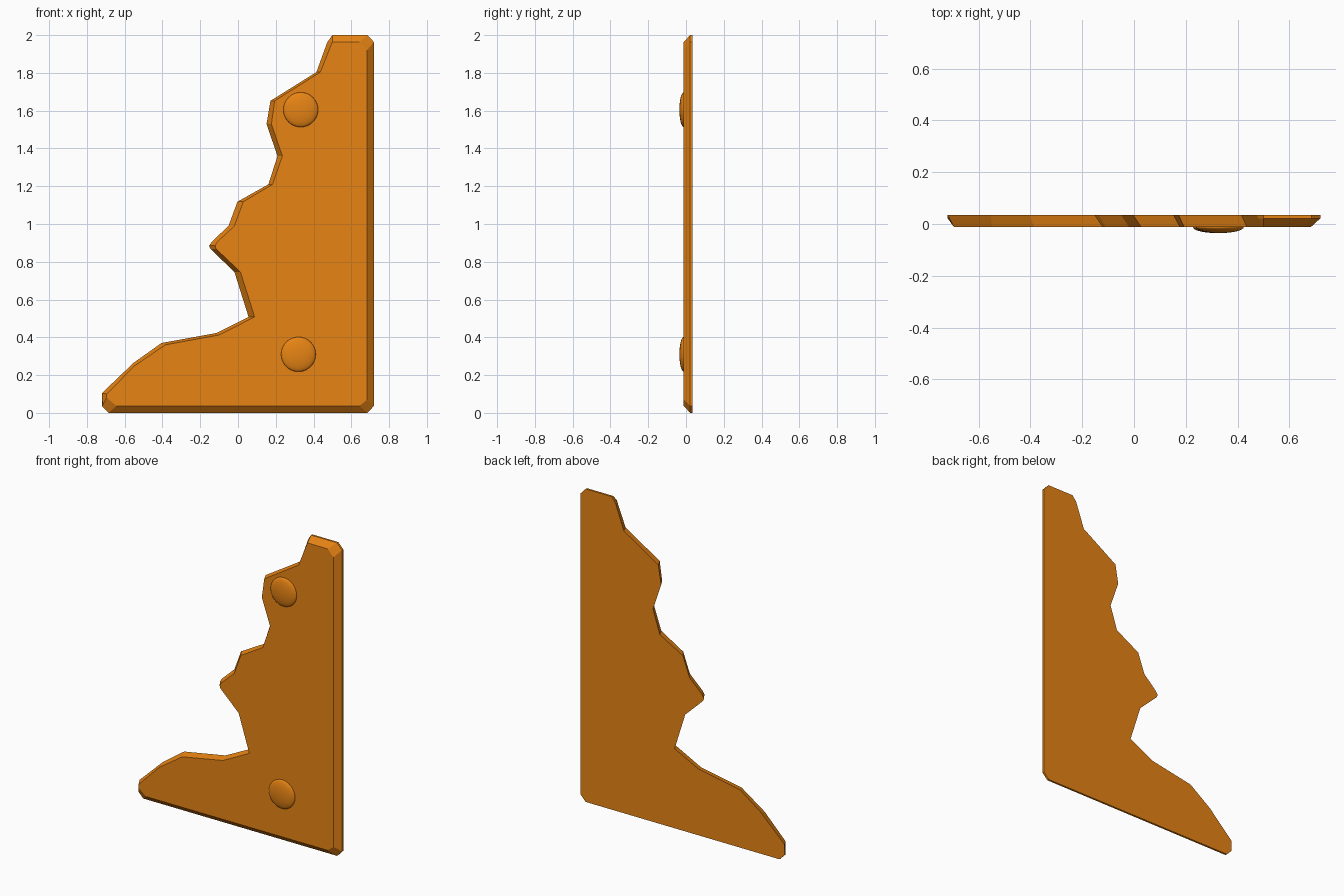
import bpy, bmesh, math

if "Cube" in bpy.data.objects:
    bpy.data.objects.remove(bpy.data.objects["Cube"])

Y_BACK, Y_MID, Y_FRONT = 0.035, 0.022, -0.012

orange = bpy.data.materials.new("orange")
orange.diffuse_color = (0.8, 0.23, 0.007, 1)
orange.use_nodes = True
orange.node_tree.nodes["Principled BSDF"].inputs["Base Color"].default_value = orange.diffuse_color

# Straight frame edges: back x, z and front-face x, z
straight = [
    (0.50, 2.00, 0.50, 1.963), (0.685, 2.00, 0.643, 1.963),
    (0.72, 1.963, 0.683, 1.92), (0.72, 0.037, 0.683, 0.07),
    (0.685, 0.0, 0.643, 0.037), (-0.685, 0.0, -0.643, 0.037),
    (-0.72, 0.035, -0.695, 0.08),
]
# Jagged edge, bottom to top: back x, z and the front-face shift
jagged = [
    (-0.72, 0.105, 0.025, -0.005), (-0.553, 0.265, 0.005, -0.016),
    (-0.405, 0.37, 0.02, -0.01), (-0.114, 0.423, 0.016, -0.01),
    (0.056, 0.508, 0.032, 0), (-0.019, 0.746, 0.032, 0),
    (-0.146, 0.868, 0.03, 0), (-0.153, 0.885, 0.032, 0),
    (-0.135, 0.91, 0.025, -0.005), (-0.05, 0.99, 0.031, 0),
    (-0.003, 1.118, 0.031, 0), (0.161, 1.21, 0.022, 0),
    (0.209, 1.36, 0.026, 0), (0.151, 1.529, 0.026, 0),
    (0.172, 1.652, 0.022, 0), (0.415, 1.804, 0.021, 0),
    (0.473, 1.963, 0.026, 0),
]

# Plate: three rings, the front bevelled inwards
back, mid, front = [], [], []
for x, z, fx, fz in straight:
    back.append((x, z))
    mid.append((x, z))
    front.append((fx, fz))
t = (Y_BACK - Y_MID) / (Y_BACK - Y_FRONT)
for x, z, dx, dz in jagged:
    back.append((x, z))
    mid.append((x + dx * t, z + dz * t))
    front.append((x + dx, z + dz))

bm = bmesh.new()
rings = [[bm.verts.new((x, y, z)) for x, z in ring]
         for ring, y in ((back, Y_BACK), (mid, Y_MID), (front, Y_FRONT))]
n = len(back)
for a, b in zip(rings, rings[1:]):
    for i in range(n):
        j = (i + 1) % n
        bm.faces.new((a[i], a[j], b[j], b[i]))
bm.faces.new(rings[0])
bm.faces.new(rings[-1])
bmesh.ops.recalc_face_normals(bm, faces=bm.faces)
mesh = bpy.data.meshes.new("jagged_plate")
bm.to_mesh(mesh)
bm.free()
mesh.materials.append(orange)
bpy.context.collection.objects.link(bpy.data.objects.new("jagged_plate", mesh))

# Rivets: flattened domes on the front face
for name, x, z in (("upper_rivet", 0.332, 1.605), ("lower_rivet", 0.32, 0.31)):
    bpy.ops.mesh.primitive_uv_sphere_add(segments=32, ring_count=16, radius=1,
                                         location=(x, Y_FRONT, z),
                                         rotation=(math.pi / 2, 0, 0))
    rivet = bpy.context.object
    rivet.name = name
    rivet.scale = (0.092, 0.092, 0.023)
    rivet.data.materials.append(orange)
    bpy.ops.object.shade_smooth()
